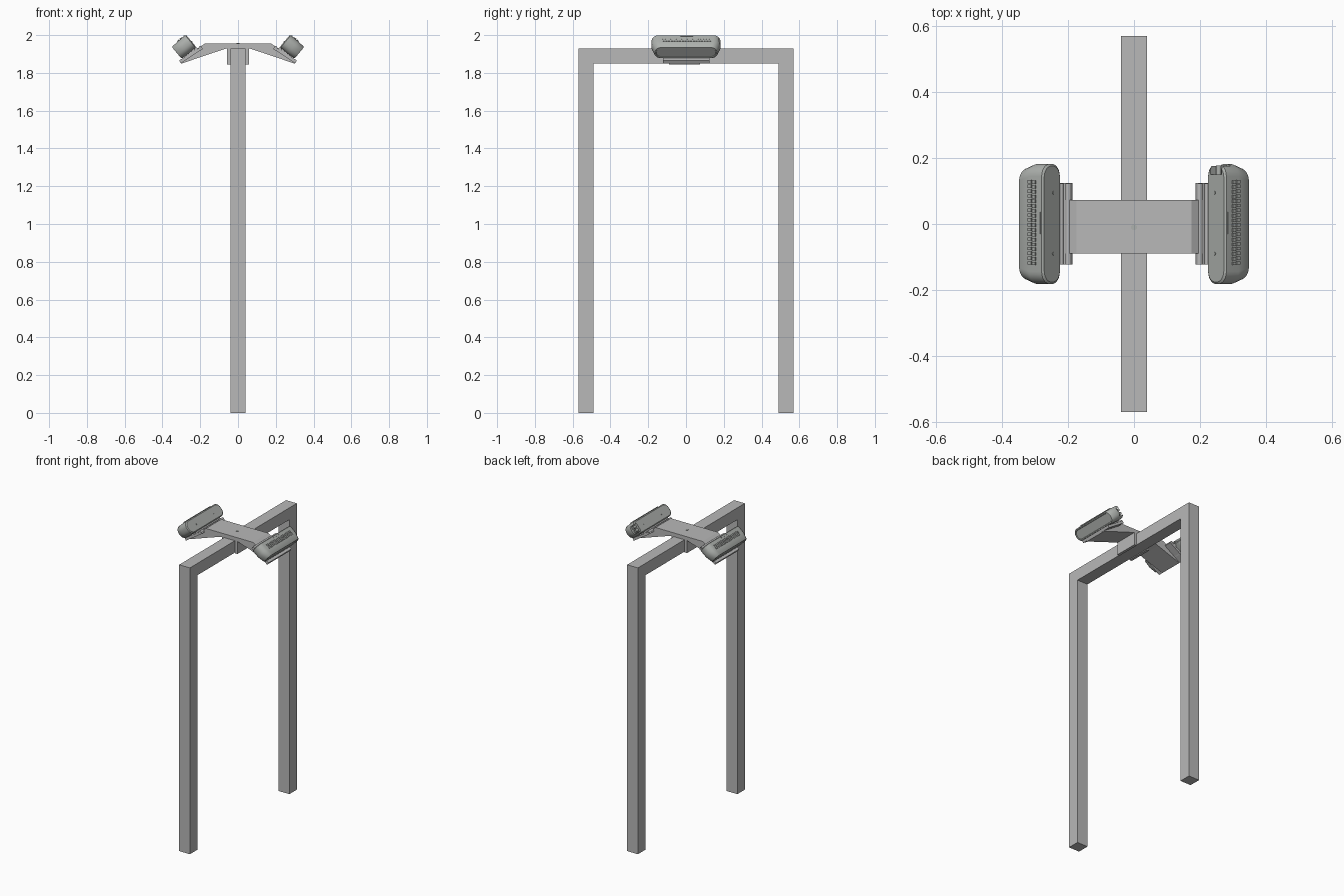
import bpy, bmesh
from math import radians, cos, sin, pi
from mathutils import Matrix, Vector

cube = bpy.data.objects.get("Cube")
if cube:
    bpy.data.objects.remove(cube, do_unlink=True)


def material(name, rgb):
    m = bpy.data.materials.new(name)
    m.use_nodes = True
    m.diffuse_color = (*rgb, 1)
    m.node_tree.nodes["Principled BSDF"].inputs["Base Color"].default_value = (*rgb, 1)
    return m


GREY = material("frame grey", (0.48, 0.48, 0.48))
SHELL = material("housing grey", (0.42, 0.44, 0.42))


def finish(name, bm, mat, matrix=Matrix(), smooth=False):
    bm.transform(matrix)
    bmesh.ops.recalc_face_normals(bm, faces=bm.faces)
    mesh = bpy.data.meshes.new(name)
    bm.to_mesh(mesh)
    bm.free()
    mesh.materials.append(mat)
    ob = bpy.data.objects.new(name, mesh)
    bpy.context.collection.objects.link(ob)
    if smooth:
        bpy.ops.object.select_all(action='DESELECT')
        ob.select_set(True)
        bpy.context.view_layer.objects.active = ob
        bpy.ops.object.shade_smooth_by_angle(angle=radians(35))
    return ob


def add_box(bm, lo, hi):
    lo, hi = Vector(lo), Vector(hi)
    bmesh.ops.create_cube(bm, size=1, matrix=Matrix.Translation((lo + hi) / 2)
                          @ Matrix.Diagonal((*(hi - lo), 1)))


def add_rod(bm, centre, radius, depth, axis='Z', sides=16):
    turn = {'X': Matrix.Rotation(pi / 2, 4, 'Y'), 'Y': Matrix.Rotation(pi / 2, 4, 'X'),
            'Z': Matrix()}[axis]
    bmesh.ops.create_cone(bm, cap_ends=True, segments=sides, radius1=radius, radius2=radius,
                          depth=depth, matrix=Matrix.Translation(centre) @ turn)


def add_extrusion(bm, outline, y0, y1):
    """Extrude an x-z outline along y."""
    face = bm.faces.new([bm.verts.new((x, y0, z)) for x, z in outline])
    new = bmesh.ops.extrude_face_region(bm, geom=[face])["geom"]
    bmesh.ops.translate(bm, vec=(0, y1 - y0, 0),
                        verts=[v for v in new if isinstance(v, bmesh.types.BMVert)])


def rounded_ring(bm, x, half_y, half_z, r, steps=6):
    ring = []
    for q, (sy, sz) in enumerate([(1, 1), (-1, 1), (-1, -1), (1, -1)]):
        for i in range(steps + 1):
            a = (q + i / steps) * pi / 2
            ring.append(bm.verts.new((x, sy * (half_y - r) + r * cos(a),
                                      sz * (half_z - r) + r * sin(a))))
    return ring


# Gate frame: one continuous portal outline in the y-z plane
bm = bmesh.new()
portal = [(-.57, 0), (-.57, 1.93), (.57, 1.93), (.57, 0),
          (.49, 0), (.49, 1.85), (-.49, 1.85), (-.49, 0)]
add_extrusion(bm, portal, -.04, .04)
finish("gate_frame", bm, GREY, Matrix.Rotation(pi / 2, 4, 'Z'))

# Bracket arm with bent wings
bm = bmesh.new()
half = [(.175, 1.955), (.31, 1.865), (.30, 1.849), (.13, 1.907), (.058, 1.93)]
add_extrusion(bm, half + [(-x, z) for x, z in reversed(half)], -.09, .073)
finish("bracket_arm", bm, GREY)

# Bracket cheeks gripping the beam, and the centre bolt
bm = bmesh.new()
for s in (-1, 1):
    add_box(bm, (min(s * .04, s * .058), -.09, 1.845), (max(s * .04, s * .058), .073, 1.94))
finish("bracket_cheeks", bm, GREY)
bm = bmesh.new()
add_rod(bm, (0, -.01, 1.955), .009, .004)
finish("centre_bolt", bm, SHELL)

# Housing frame: local x points at the lens, local z at the finned top
tilt = Matrix.Translation((.286, 0, 1.938)) @ Matrix.Rotation(radians(40), 4, 'Y')

for side, s in (("left", 1), ("right", -1)):
    mirror = Matrix.Diagonal((s, 1, 1, 1))
    local = mirror @ tilt

    # Wide mounting plate with two hinge rails
    bm = bmesh.new()
    add_extrusion(bm, [(.186, 1.927), (.194, 1.939), (.312, 1.866), (.303, 1.851)], -.122, .124)
    finish(side + "_mount_plate", bm, GREY, mirror)
    bm = bmesh.new()
    add_rod(bm, (.199, 0, 1.934), .009, .246, 'Y')
    add_rod(bm, (.222, 0, 1.925), .009, .246, 'Y')
    finish(side + "_hinge_rails", bm, GREY, mirror, True)

    # Foot joining the housing to its plate
    bm = bmesh.new()
    add_box(bm, (-.035, -.115, -.062), (.025, .115, -.035))
    finish(side + "_mount_foot", bm, GREY, local)

    # Housing: rounded sections lofted from the back cover to the recessed lens
    bm = bmesh.new()
    sections = [(-.049, .176, .037, .034), (-.044, .182, .043, .038), (.005, .182, .043, .038),
                (.045, .168, .041, .036), (.050, .164, .037, .032), (.050, .158, .031, .027),
                (.046, .156, .029, .025)]
    rings = [rounded_ring(bm, *sec) for sec in sections]
    for a, b in zip(rings, rings[1:]):
        for i in range(len(a)):
            j = (i + 1) % len(a)
            bm.faces.new((a[i], a[j], b[j], b[i]))
    bm.faces.new(rings[0])
    bm.faces.new(rings[-1])
    housing = finish(side + "_housing", bm, SHELL, local, True)

    # Connector recess at the rear end
    bm = bmesh.new()
    add_box(bm, (-.08, .15, -.026), (-.012, .22, .026))
    cutter = finish(side + "_recess_cutter", bm, SHELL, local)
    cutter.hide_render = True
    cutter.hide_set(True)
    cut = housing.modifiers.new("connector recess", 'BOOLEAN')
    cut.operation = 'DIFFERENCE'
    cut.object = cutter
    bm = bmesh.new()
    for z in (-.012, .012):
        add_rod(bm, (-.028, .162, z), .009, .03, 'Y')
    finish(side + "_connectors", bm, SHELL, local, True)

    # Cooling fins: two staggered rows of short ribs
    bm = bmesh.new()
    for i in range(18):
        y = -.12 + i * .0145
        add_box(bm, (-.022, y - .005, .038), (-.009, y + .005, .0475))
        add_box(bm, (-.006, y - .003, .038), (.009, y + .007, .0475))
    finish(side + "_cooling_fins", bm, SHELL, local)

    # Top latch and back cover screws
    bm = bmesh.new()
    add_box(bm, (-.044, -.034, .034), (-.03, .04, .046))
    bmesh.ops.bevel(bm, geom=bm.edges[:], offset=.004, segments=2, affect='EDGES')
    finish(side + "_latch", bm, SHELL, local)
    bm = bmesh.new()
    for y in (-.09, .095):
        add_rod(bm, (-.049, y, -.006), .005, .004, 'X', 12)
    finish(side + "_cover_screws", bm, SHELL, local)
